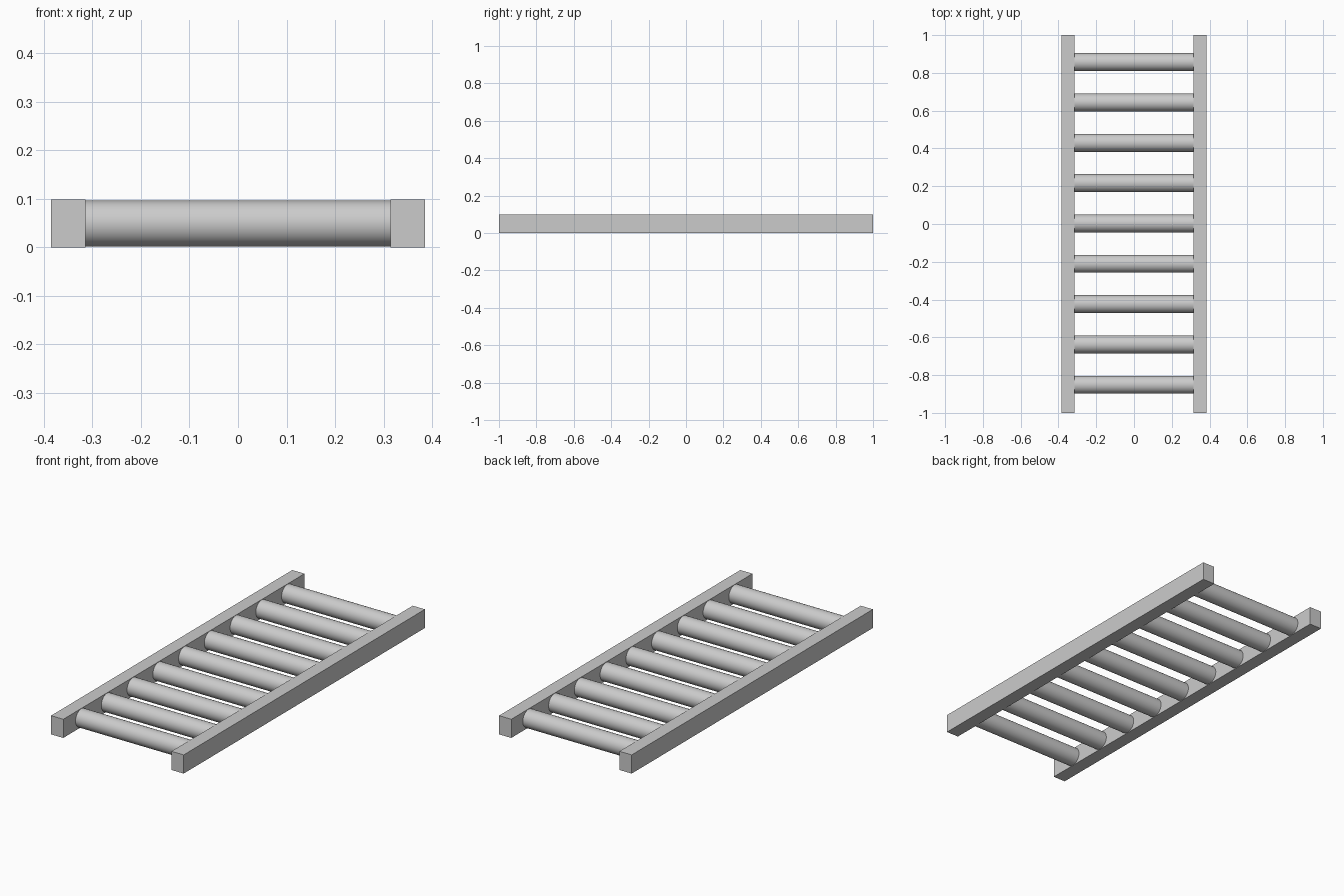
import bpy
import math

cube = bpy.data.objects.get("Cube")
if cube:
    bpy.data.objects.remove(cube, do_unlink=True)

# Single light grey finish
grey = bpy.data.materials.new("light_grey")
grey.use_nodes = True
COLOR = (0.6, 0.6, 0.6, 1)
grey.diffuse_color = COLOR
grey.node_tree.nodes["Principled BSDF"].inputs["Base Color"].default_value = COLOR

HEIGHT = 0.098
OUTER, INNER = 0.385, 0.314
RUNGS, SPACING = 9, 0.2135
RADIUS = 0.0475


def finish(name):
    obj = bpy.context.object
    obj.name = name
    obj.data.materials.append(grey)
    return obj


# Square side rails
for side, sign in (("left", 1), ("right", -1)):
    bpy.ops.mesh.primitive_cube_add(
        size=1, location=(sign * (OUTER + INNER) / 2, 0, HEIGHT / 2))
    rail = finish(side + "_rail")
    rail.scale = (OUTER - INNER, 2, HEIGHT)
    bpy.ops.object.transform_apply(location=False, rotation=False, scale=True)

# Round rungs spanning between the rails
for i in range(RUNGS):
    y = (i - (RUNGS - 1) / 2) * SPACING + 0.003
    bpy.ops.mesh.primitive_cylinder_add(
        vertices=32, radius=RADIUS, depth=2 * INNER + 0.01,
        location=(0, y, HEIGHT / 2), rotation=(0, math.pi / 2, 0))
    finish(f"rung_{i + 1}")
    bpy.ops.object.shade_smooth_by_angle(angle=math.radians(40))
